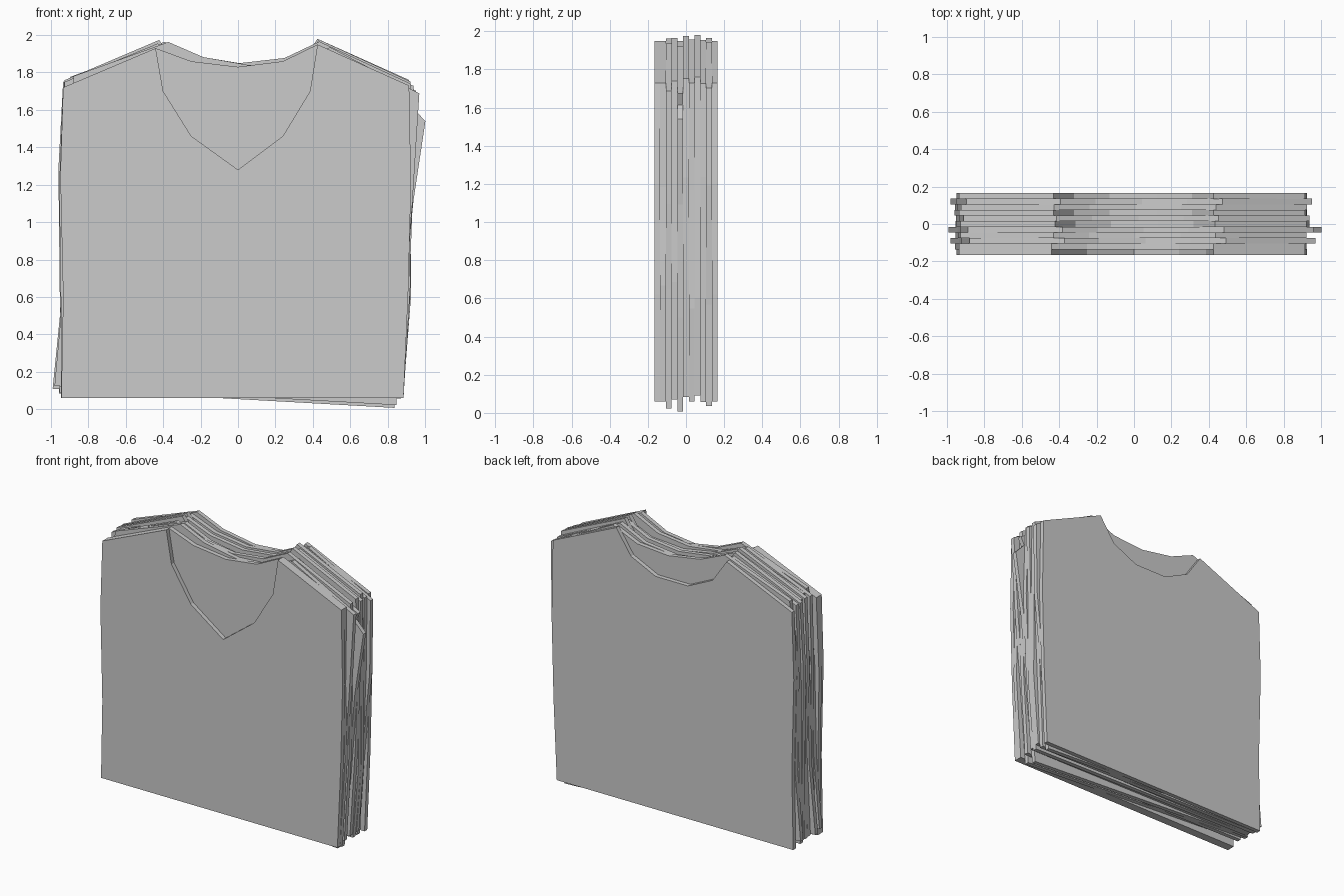
import bpy, bmesh, math, random

if "Cube" in bpy.data.objects:
    bpy.data.objects.remove(bpy.data.objects["Cube"])
random.seed(4)

THICK = 0.03
LEFT = [(-0.945, 0.06), (-0.935, 0.6), (-0.95, 1.25), (-0.935, 1.72)]
RIGHT = [(0.915, 1.73), (0.925, 1.2), (0.91, 0.62), (0.885, 0.06)]
NECKS = {
    "vee": [(-0.44, 1.93), (-0.40, 1.70), (-0.25, 1.46), (0, 1.28),
            (0.24, 1.46), (0.385, 1.70), (0.425, 1.95)],
    "shallow": [(-0.44, 1.93), (-0.25, 1.86), (0, 1.83), (0.24, 1.86), (0.425, 1.95)],
    "scoop": [(-0.43, 1.94), (-0.32, 1.78), (-0.13, 1.69), (0.12, 1.69),
              (0.31, 1.78), (0.425, 1.95)],
}


def slab(name, outline, y, thick):
    """Thin cloth panel: an x-z outline extruded along y."""
    bm = bmesh.new()
    face = bm.faces.new([bm.verts.new((x, y - thick / 2, z)) for x, z in outline])
    ext = bmesh.ops.extrude_face_region(bm, geom=[face])
    for v in ext["geom"]:
        if isinstance(v, bmesh.types.BMVert):
            v.co.y += thick
    bmesh.ops.recalc_face_normals(bm, faces=bm.faces)
    me = bpy.data.meshes.new(name)
    bm.to_mesh(me)
    bm.free()
    bpy.context.collection.objects.link(bpy.data.objects.new(name, me))


def placed(points, deg, dx, dz):
    """Turn an outline about the shirt centre and shift it."""
    c, s = math.cos(math.radians(deg)), math.sin(math.radians(deg))
    return [(x * c - (z - 1) * s + dx, x * s + (z - 1) * c + 1 + dz) for x, z in points]


# Layers front to back: neck, turn in degrees, shift x, shift z
layers = [
    ("vee", 0, 0, 0),
    ("shallow", 0, 0, 0),
    ("shallow", -3.2, 0.015, 0.01),
    ("shallow", -0.6, 0, 0.02),
    ("shallow", -3.2, 0.005, -0.005),
    ("scoop", -0.5, 0, 0.03),
    ("shallow", -1.0, 0.01, 0.015),
    ("scoop", 0, 0, 0.03),
    ("shallow", -0.8, 0, 0.01),
    ("shallow", -2.6, 0.005, 0.015),
    ("scoop", 0, 0, 0),
]
for i, (neck, deg, dx, dz) in enumerate(layers):
    outer = i in (0, len(layers) - 1)
    left, right = list(LEFT), list(RIGHT)
    if not outer:
        # loose, wavy side edges on the inner shirts
        wave = lambda p: (p[0] + random.uniform(-0.02, 0.015), p[1] + random.uniform(-0.08, 0.08))
        left[1:3] = [wave(p) for p in left[1:3]]
        right[1:3] = [wave(p) for p in right[1:3]]
    if i == 4:
        # folded sleeve corner poking out
        right[1:1] = [(0.89, 1.67), (0.965, 1.60)]
    y = -0.15 + 0.03 * i
    slab(f"shirt_panel_{i + 1}", placed(left + NECKS[neck] + right, deg, dx, dz),
         y, THICK)
